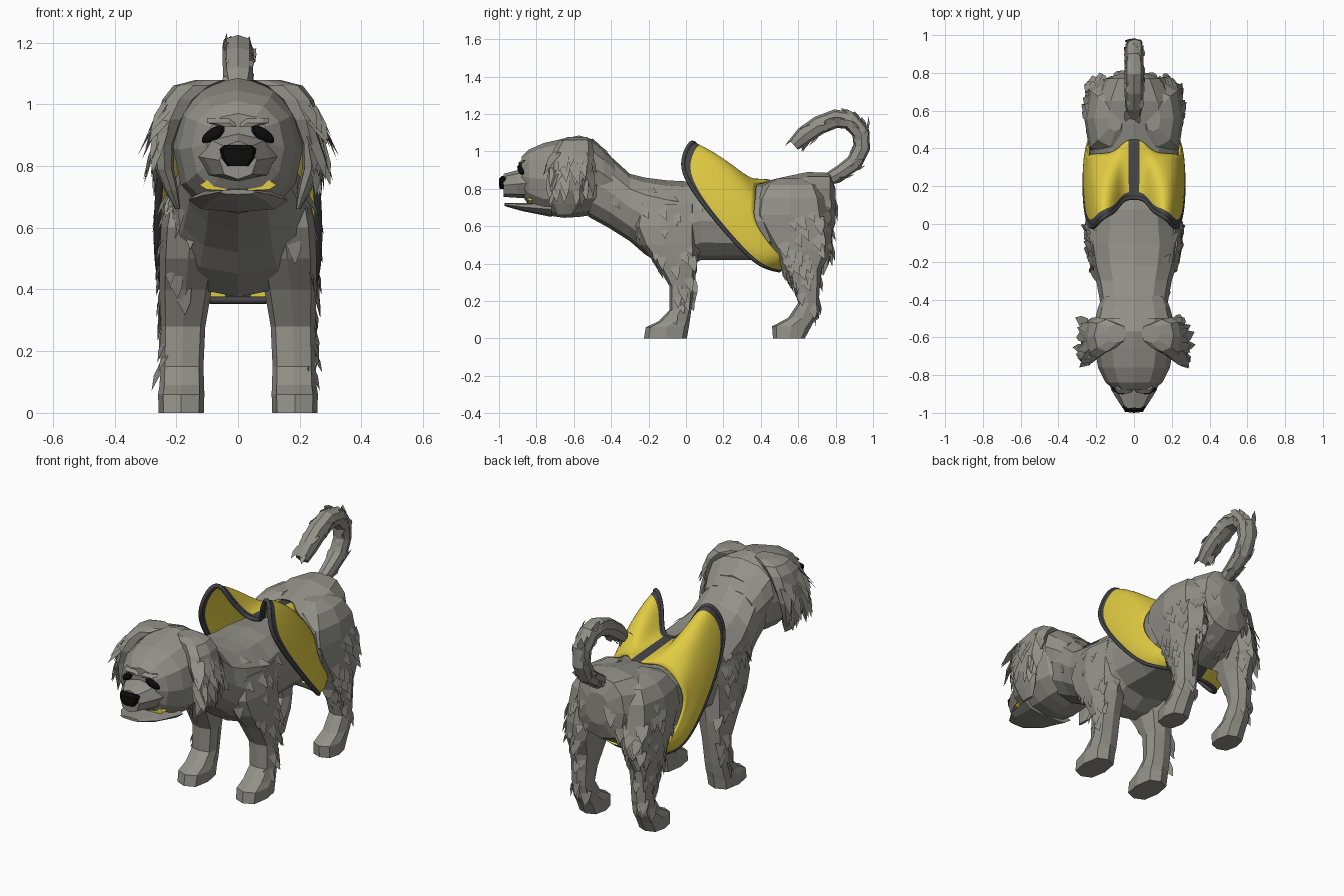
import bpy, bmesh, math, random
from mathutils import Vector

if "Cube" in bpy.data.objects:
    bpy.data.objects.remove(bpy.data.objects["Cube"])


def material(name, rgb):
    m = bpy.data.materials.new(name)
    m.diffuse_color = (*rgb, 1)
    m.use_nodes = True
    m.node_tree.nodes["Principled BSDF"].inputs["Base Color"].default_value = m.diffuse_color
    return m


GREY = material("grey_fur", (0.29, 0.285, 0.25))
YELLOW = material("yellow_cloth", (0.75, 0.60, 0.055))
TRIM = material("dark_trim", (0.06, 0.06, 0.066))
BLACK = material("black", (0.004, 0.004, 0.004))


def finish(name, bm, mats):
    me = bpy.data.meshes.new(name)
    bm.to_mesh(me)
    bm.free()
    for m in mats:
        me.materials.append(m)
    ob = bpy.data.objects.new(name, me)
    bpy.context.collection.objects.link(ob)
    return ob


def loft(name, rings, mat=GREY, n=8, power=0.8):
    """Rings are (x, y, z, half width, half depth, tilt in degrees)."""
    bm = bmesh.new()
    loops = []
    for x, y, z, rx, rd, tilt in rings:
        t = math.radians(tilt)
        loop = []
        for i in range(n):
            a = 2 * math.pi * i / n
            c, s = (math.copysign(abs(v) ** power, v) if abs(v) > 1e-6 else 0
                    for v in (math.cos(a), math.sin(a)))
            loop.append(bm.verts.new((x + rx * c, y + rd * s * math.cos(t),
                                      z + rd * s * math.sin(t))))
        loops.append(loop)
    for p, q in zip(loops, loops[1:]):
        for i in range(n):
            j = (i + 1) % n
            bm.faces.new((p[i], p[j], q[j], q[i]))
    bm.faces.new(loops[0])
    bm.faces.new(loops[-1])
    bmesh.ops.recalc_face_normals(bm, faces=bm.faces)
    return finish(name, bm, [mat])


def along_y(name, stations, mat=GREY, n=12, power=0.85):
    """Stations are (y, bottom z, top z, half width)."""
    return loft(name, [(0, y, (b + t) / 2, w, (t - b) / 2, 90)
                       for y, b, t, w in stations], mat, n, power)


def fur(name, src, count, length, flow, rule, lift=0.15, seed=1, wide=0.3):
    """Scatter flat pointed locks over the faces of src that pass the rule."""
    rnd = random.Random(seed)
    polys = [p for p in src.data.polygons if len(p.vertices) == 4 and rule(p.center, p.normal)]
    bm = bmesh.new()
    weights = [p.area for p in polys]
    for p in rnd.choices(polys, weights, k=count):
        a, b, c, d = (src.data.vertices[i].co for i in p.vertices)
        u, v = rnd.random(), rnd.random()
        pt = a.lerp(b, u).lerp(d.lerp(c, u), v)
        nrm = p.normal
        f = Vector(flow(pt)).normalized() + Vector((0, rnd.uniform(-.2, .2), 0))
        f = f - nrm * f.dot(nrm)
        if f.length < .5:
            continue
        f.normalize()
        side = f.cross(nrm).normalized()
        ln = length * rnd.uniform(0.7, 1.25)
        w = ln * wide
        root = pt - nrm * 0.006
        mid = pt + f * ln * 0.5 + nrm * ln * lift * 0.6
        tip = pt + f * ln + nrm * ln * lift
        vs = [bm.verts.new(q) for q in (root - side * w, root + side * w,
                                        mid + side * w * .8, tip, mid - side * w * .8)]
        bm.faces.new(vs)
    return finish(name, bm, [GREY])


# Torso and neck
body = along_y("body", [
    (.80, .62, .80, .07), (.77, .53, .885, .15), (.65, .46, .89, .225), (.53, .43, .865, .24),
    (.40, .42, .835, .238), (.25, .42, .82, .21), (.08, .42, .84, .22), (.0, .375, .84, .23),
    (-.10, .375, .845, .245), (-.22, .45, .86, .225), (-.30, .52, .88, .20),
    (-.41, .59, .98, .18), (-.52, .65, 1.05, .17)])
fur("rump_fur", body, 30, .09, lambda p: (0, 0, -1),
    lambda c, n: c.y > .55 and .5 < c.z < .8, .12, 2)
fur("shoulder_fur", body, 16, .09, lambda p: (0, .6, -1),
    lambda c, n: -.4 < c.y < .05 and c.z > .6 and abs(n.x) > .4, .12, 3)

# Head, muzzle and jaw
along_y("head", [
    (-.42, .70, 1.0, .14), (-.50, .66, 1.065, .195), (-.57, .65, 1.085, .21), (-.65, .645, 1.07, .21),
    (-.76, .66, 1.045, .19), (-.84, .71, 1.01, .15), (-.88, .77, .97, .10)])
along_y("muzzle", [(-.80, .748, .92, .15), (-.90, .752, .90, .108), (-.975, .757, .88, .06)], n=8)
along_y("lower_jaw", [(-.72, .65, .73, .16), (-.88, .682, .724, .12), (-.97, .708, .724, .06)], n=8)
along_y("mouth_lining", [(-.82, .718, .758, .125), (-.845, .72, .757, .125)], YELLOW, 8, .6)
along_y("tongue_shadow", [(-.82, .715, .76, .035), (-.85, .718, .76, .035)], TRIM, 8, .5)

# Nose: wide at the top, narrow at the bottom
loft("nose", [(0, -.975, .80, .034, .022, 0), (0, -.972, .825, .054, .028, 0),
              (0, -.970, .855, .06, .03, 0), (0, -.965, .868, .045, .022, 0)], BLACK, 8, .6)

# Mane crossing from the head onto the neck
along_y("back_hair", [(-.50, .76, 1.07, .205), (-.44, .74, 1.015, .19), (-.38, .72, .95, .165)])

for s, side in ((1, "left"), (-1, "right")):
    # Eyes and brow locks
    bpy.ops.mesh.primitive_uv_sphere_add(segments=8, ring_count=6, radius=1,
                                         location=(s * .08, -.882, .902),
                                         rotation=(0, s * .55, s * .35))
    eye = bpy.context.object
    eye.name = side + "_eye"
    eye.scale = (.046, .017, .02)
    eye.data.materials.append(BLACK)
    loft(side + "_brow", [(s * .03, -.882, .928, .025, .012, 0), (s * .055, -.88, .94, .045, .018, 0),
                          (s * .055, -.862, .955, .045, .018, 0)], n=6)

    # Hanging ears
    ear = loft(side + "_ear", [
        (s * .09, -.58, 1.078, .05, .05, 0), (s * .145, -.59, 1.06, .065, .085, 0),
        (s * .19, -.60, 1.015, .055, .105, 0), (s * .22, -.615, .95, .045, .12, 0),
        (s * .24, -.62, .87, .034, .115, 0), (s * .238, -.63, .79, .03, .10, 0),
        (s * .215, -.64, .72, .022, .075, 0), (s * .195, -.65, .66, .008, .04, 0)])
    fur(side + "_ear_fur", ear, 36, .12, lambda p: (0, 0, -1),
        lambda c, n: n.x * s > .05 and .8 < c.z < 1.0, .14, 4, .22)

    # Front leg with paw
    front = loft(side + "_front_leg", [
        (s * .13, -.10, .72, .10, .17, 0), (s * .15, -.11, .60, .10, .18, 0),
        (s * .16, -.09, .50, .095, .155, 0), (s * .17, -.05, .40, .085, .11, 0),
        (s * .178, -.022, .28, .072, .066, 0), (s * .182, -.03, .15, .07, .058, 0),
        (s * .182, -.065, .09, .072, .085, 0), (s * .184, -.10, .06, .075, .115, 0),
        (s * .184, -.11, .0, .073, .115, 0)], power=.7)
    fur(side + "_front_leg_fur", front, 26, .075, lambda p: (0, .3, -1),
        lambda c, n: n.x * s > .3 and .08 < c.z, .2, 5)

    # Hind leg with paw, its thigh reaching forward over the wrap
    hind = loft(side + "_hind_leg", [
        (s * .10, .56, .855, .04, .07, 0), (s * .125, .56, .82, .085, .15, 0),
        (s * .15, .555, .75, .10, .19, 0), (s * .16, .555, .66, .102, .205, 0),
        (s * .165, .59, .57, .096, .19, 0), (s * .178, .62, .47, .082, .155, 0),
        (s * .185, .62, .37, .068, .105, 0), (s * .188, .645, .27, .06, .07, 0),
        (s * .188, .655, .19, .056, .055, 0), (s * .188, .62, .11, .06, .075, 0),
        (s * .188, .565, .065, .066, .105, 0), (s * .188, .55, .0, .066, .085, 0)], power=.75)
    fur(side + "_hind_leg_fur", hind, 60, .085, lambda p: (0, .35, -1),
        lambda c, n: (n.x * s > .3 or n.y > .5) and .12 < c.z < .72 and c.y > .5, .17, 6)

# Curled tail: ring planes follow the path direction
path = [(.76, .85, .035), (.83, .89, .04), (.90, .94, .045), (.94, 1.02, .045), (.935, 1.10, .048),
        (.88, 1.165, .05), (.80, 1.175, .05), (.71, 1.14, .05), (.63, 1.085, .048), (.575, 1.035, .035)]
rings = []
for i, (y, z, r) in enumerate(path):
    a, b = path[max(i - 1, 0)], path[min(i + 1, len(path) - 1)]
    rings.append((0, y, z, r, r, math.degrees(math.atan2(b[0] - a[0], a[1] - b[1]))))
tail = loft("tail", rings)
fur("tail_fur", tail, 60, .06, lambda p: (0, 1.06 - p.z, p.y - .80),
    lambda c, n: True, .1, 7)

# Two-lobed cloth wrap around the hips: half outlines, mirrored into loops
front_edge = [(.034, .14, .86), (.07, .12, .895), (.105, .065, .98), (.14, .05, 1.05), (.185, .02, 1.05),
              (.222, -.035, .93), (.25, .03, .80), (.262, .15, .645), (.262, .29, .485), (.24, .40, .385),
              (.15, .49, .365), (.034, .50, .365)]
rear_edge = [(.034, .45, .845), (.07, .41, .835), (.105, .38, .825), (.15, .37, .805), (.20, .37, .76),
             (.23, .365, .71), (.242, .36, .65), (.243, .39, .58), (.238, .44, .51), (.22, .50, .44),
             (.14, .56, .41), (.034, .56, .40)]
bm = bmesh.new()
loops = []
for t in (0, .09, .25, .5, .75, 1):
    half = []
    for k, (p, q) in enumerate(zip(front_edge, rear_edge)):
        v = Vector(p).lerp(Vector(q), t)
        puff = math.sin(math.pi * t)
        v.x *= 1 + (.05 if k else 0) * puff
        v.z += (.03 if 2 <= k <= 5 else 0) * puff
        half.append(v)
    full = half + [Vector((-v.x, v.y, v.z)) for v in reversed(half)]
    loops.append([bm.verts.new(v) for v in full])
n = len(loops[0])
for r, (p, q) in enumerate(zip(loops, loops[1:])):
    for i in range(n):
        j = (i + 1) % n
        f = bm.faces.new((p[i], p[j], q[j], q[i]))
        # Trim on the front border and on the centre straps
        f.material_index = 1 if r == 0 or i in (n // 2 - 1, n - 1) else 0
        f.smooth = True
bmesh.ops.recalc_face_normals(bm, faces=bm.faces)
wrap = finish("hip_wrap", bm, [YELLOW, TRIM])
sub = wrap.modifiers.new("smooth", "SUBSURF")
sub.levels = sub.render_levels = 2
thick = wrap.modifiers.new("thickness", "SOLIDIFY")
thick.thickness = .012
thick.offset = 0

# Rounded piping along the front border
cu = bpy.data.curves.new("wrap_piping", "CURVE")
cu.dimensions = "3D"
cu.bevel_depth = .012
cu.bevel_resolution = 1
sp = cu.splines.new("NURBS")
pts = front_edge + [(-x, y, z) for x, y, z in reversed(front_edge)]
sp.points.add(len(pts) - 1)
for sp_pt, p in zip(sp.points, pts):
    sp_pt.co = (*p, 1)
sp.order_u = 4
sp.use_cyclic_u = True
cu.materials.append(TRIM)
bpy.context.collection.objects.link(bpy.data.objects.new("wrap_piping", cu))
